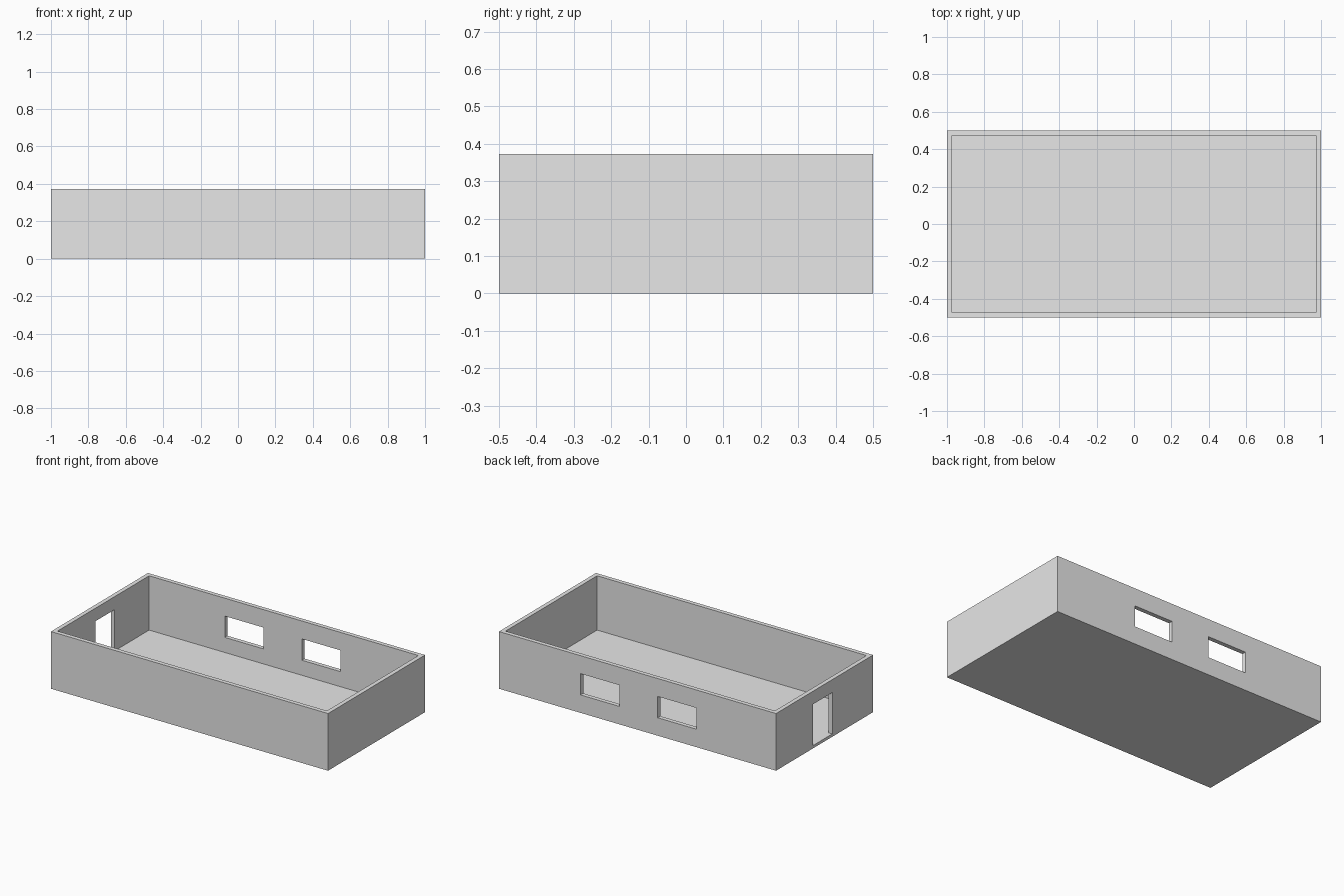
import bpy
import bmesh
from mathutils import Vector

cube = bpy.data.objects.get("Cube")
if cube:
    bpy.data.objects.remove(cube, do_unlink=True)

# Overall sizes
HX, HY, H = 1.0, 0.5, 0.373
WALL, FLOOR = 0.028, 0.0187

# Single plaster grey
grey = bpy.data.materials.new("plaster grey")
grey.use_nodes = True
colour = (0.8, 0.8, 0.8, 1.0)
grey.diffuse_color = colour
grey.node_tree.nodes["Principled BSDF"].inputs["Base Color"].default_value = colour


def box(name, lo, hi):
    """Axis-aligned box between two corners."""
    lo, hi = Vector(lo), Vector(hi)
    bm = bmesh.new()
    bmesh.ops.create_cube(bm, size=1.0)
    for v in bm.verts:
        v.co = (lo + hi) / 2 + v.co * (hi - lo)
    mesh = bpy.data.meshes.new(name)
    bm.to_mesh(mesh)
    bm.free()
    obj = bpy.data.objects.new(name, mesh)
    bpy.context.collection.objects.link(obj)
    mesh.materials.append(grey)
    return obj


def cut(target, cutter):
    """Subtract a hidden cutter from the target."""
    mod = target.modifiers.new(cutter.name, 'BOOLEAN')
    mod.operation = 'DIFFERENCE'
    mod.solver = 'EXACT'
    mod.object = cutter
    cutter.hide_render = True
    cutter.hide_viewport = True
    cutter.display_type = 'WIRE'


# Building shell: floor slab and four walls in one solid
shell = box("building_shell", (-HX, -HY, 0), (HX, HY, H))
cut(shell, box("room_cutter", (WALL - HX, WALL - HY, FLOOR),
               (HX - WALL, HY - WALL, H + 0.1)))

# Two windows in the back wall
for side, x in (("right", -0.286), ("left", 0.271)):
    cut(shell, box(f"{side}_window_cutter", (x - 0.14, HY - 2 * WALL, 0.117),
                   (x + 0.14, HY + WALL, 0.256)))

# Doorway in the end wall, level with the floor
cut(shell, box("door_cutter", (-HX - WALL, -0.08, FLOOR),
               (-HX + 2 * WALL, 0.117, 0.288)))
